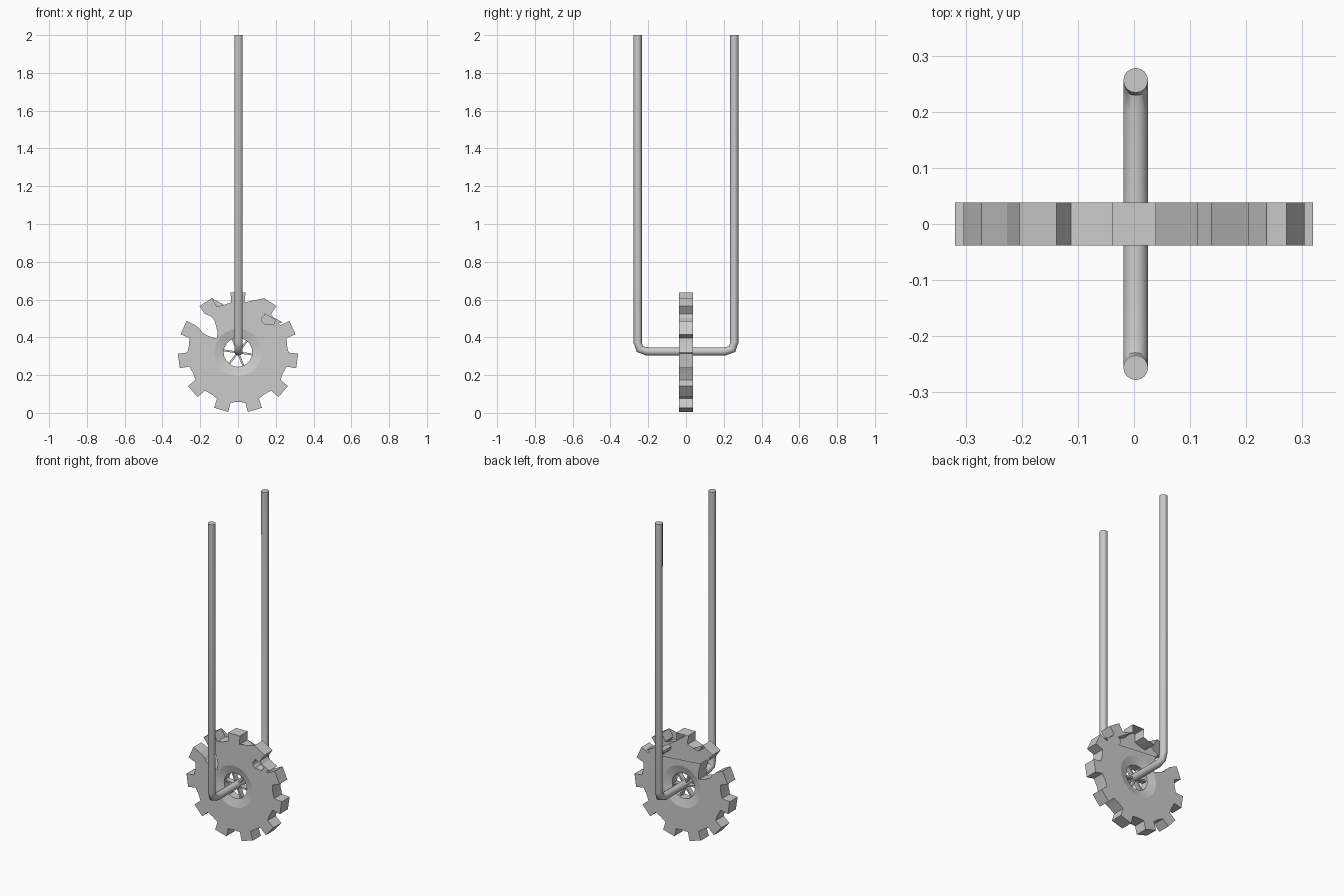
import bpy, bmesh, math
from mathutils import Matrix, Vector

cube = bpy.data.objects.get("Cube")
if cube:
    bpy.data.objects.remove(cube)

CENTRE = Vector((0, 0, 0.32))
HALF = 0.038
TEETH = 11
AXLE_X, AXLE_Z = 0.003, 0.325

metal = bpy.data.materials.new("plain_grey_metal")
metal.use_nodes = True
metal.diffuse_color = (0.6, 0.6, 0.6, 1)
metal.node_tree.nodes["Principled BSDF"].inputs["Base Color"].default_value = metal.diffuse_color


def add_mesh(name, bm, smooth=30):
    bmesh.ops.recalc_face_normals(bm, faces=bm.faces[:])
    mesh = bpy.data.meshes.new(name)
    bm.to_mesh(mesh)
    bm.free()
    obj = bpy.data.objects.new(name, mesh)
    bpy.context.collection.objects.link(obj)
    mesh.materials.append(metal)
    bpy.ops.object.select_all(action='DESELECT')
    obj.select_set(True)
    bpy.context.view_layer.objects.active = obj
    bpy.ops.object.shade_smooth_by_angle(angle=math.radians(smooth))
    return obj


def polar(deg, r, y):
    a = math.radians(deg)
    return CENTRE + Vector((r * math.cos(a), y, r * math.sin(a)))


def loop_edges(bm, verts):
    return [bm.edges.new((v, verts[(i + 1) % len(verts)])) for i, v in enumerate(verts)]


def bridge(bm, a, b):
    for i in range(len(a)):
        j = (i + 1) % len(a)
        bm.faces.new((a[i], a[j], b[j], b[i]))


# Toothed outline, with two broken gaps
bites = {
    10: [(54, .245), (55.5, .221), (52, .208), (47, .206), (38, .238), (34, .285)],
    1: [(127, .24), (126, .213), (130, .18), (135, .154), (147, .133),
        (151, .177), (151, .215), (148.5, .235)],
}
outline = []
for k in range(TEETH):
    mid = 90 + k * 360 / TEETH
    outline += [(mid - 8, .268), (mid - 7, .319), (mid + 7, .319), (mid + 8, .268)]
    outline += bites.get(k, [(mid + 180 / TEETH, .262)])

# Gear disc with a dished centre and a through hole
bm = bmesh.new()
SIDES = 20
rims, holes = [], []
for side in (-1, 1):
    rim = [bm.verts.new(polar(a, r, side * HALF)) for a, r in outline]
    dish, hole = ([bm.verts.new(polar(i * 360 / SIDES, r, side * y)) for i in range(SIDES)]
                  for r, y in ((.126, HALF), (.076, HALF - .014)))
    edges = loop_edges(bm, rim) + loop_edges(bm, dish)
    bmesh.ops.triangle_fill(bm, edges=edges, use_beauty=True, normal=(0, side, 0))
    bridge(bm, dish, hole)
    rims.append(rim)
    holes.append(hole)
bridge(bm, *rims)
bridge(bm, *holes)
add_mesh("gear_disc", bm, 12)

# Thin spokes between axle and gear
bm = bmesh.new()
for k in range(6):
    spin = Matrix.Rotation(math.radians(60 * k + 8), 4, 'Y')
    place = Matrix.Translation(CENTRE) @ spin @ Matrix.Translation((.045, 0, 0))
    bmesh.ops.create_cube(bm, size=1, matrix=place @ Matrix.Diagonal((.07, .03, .01, 1)))
add_mesh("hub_spokes", bm)

# Bent hanger rod: two uprights joined by the axle
half_path = [(.256, 2.0), (.256, .375), (.245, .338), (.205, AXLE_Z)]
path = [(-y, z) for y, z in half_path] + half_path[::-1]
bm = bmesh.new()
rings = []
for i, (y, z) in enumerate(path):
    before = Vector(path[max(i - 1, 0)])
    after = Vector(path[min(i + 1, len(path) - 1)])
    here = Vector((y, z))
    d_in = (here - before).normalized() if i else Vector((0, 0))
    d_out = (after - here).normalized() if i < len(path) - 1 else Vector((0, 0))
    t = (d_in + d_out).normalized()
    normal = Vector((0, -t.y, t.x))
    ring = []
    for s in range(16):
        a = s * math.tau / 16
        ring.append(bm.verts.new(Vector((AXLE_X, y, z)) + .022 * (
            math.cos(a) * Vector((1, 0, 0)) + math.sin(a) * normal)))
    if rings:
        bridge(bm, rings[-1], ring)
    rings.append(ring)
bm.faces.new(rings[0])
bm.faces.new(rings[-1])
add_mesh("hanger_rod", bm, 50)
